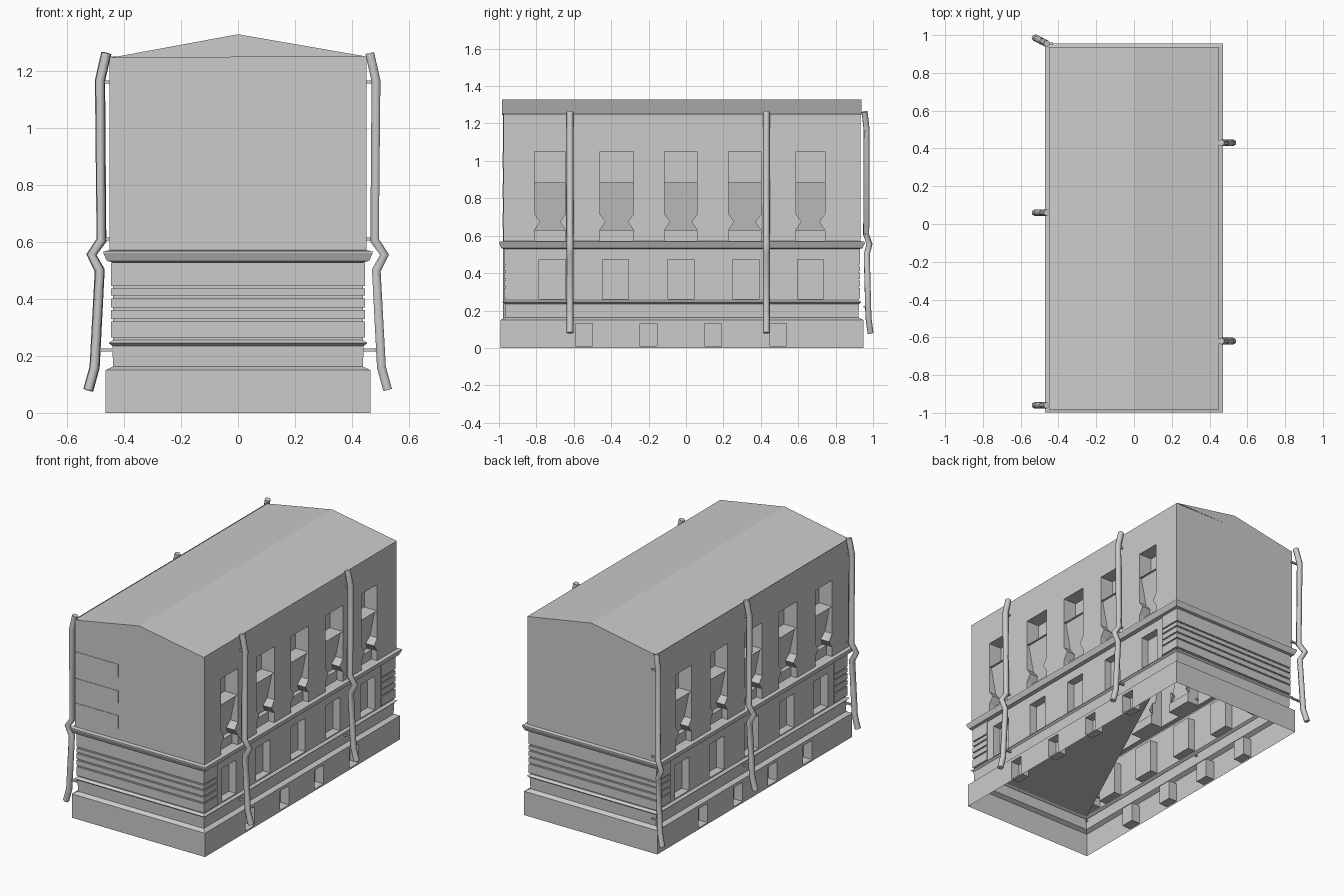
import bpy, bmesh

if "Cube" in bpy.data.objects:
    bpy.data.objects.remove(bpy.data.objects["Cube"])

HX, Y0, Y1 = 0.438, -0.965, 0.922      # base wall rectangle


def finish(name, bm, normals=True):
    bmesh.ops.remove_doubles(bm, verts=bm.verts, dist=0.0001)
    if normals:
        bmesh.ops.recalc_face_normals(bm, faces=bm.faces)
    me = bpy.data.meshes.new(name)
    bm.to_mesh(me)
    bm.free()
    ob = bpy.data.objects.new(name, me)
    bpy.context.collection.objects.link(ob)
    return ob


def quad(bm, pts):
    bm.faces.new([bm.verts.new(p) for p in pts])


def box(bm, x0, x1, y0, y1, z0, z1):
    r = bmesh.ops.create_cube(bm, size=1)
    for v in r["verts"]:
        v.co = ((x0 + x1) / 2 + v.co.x * (x1 - x0),
                (y0 + y1) / 2 + v.co.y * (y1 - y0),
                (z0 + z1) / 2 + v.co.z * (z1 - z0))


def band(name, profile):
    """Moulding: rectangular rings given as (outset, z)."""
    bm = bmesh.new()
    rings = []
    for o, z in profile:
        x, a, b = HX + o, Y0 - o, Y1 + o
        rings.append([(-x, a, z), (x, a, z), (x, b, z), (-x, b, z)])
    for r, s in zip(rings, rings[1:]):
        for i in range(4):
            j = (i + 1) % 4
            quad(bm, (r[i], r[j], s[j], s[i]))
    return finish(name, bm)


def shell(name, o, z0, z1, openings):
    """Four walls; both long sides get recesses (y0, y1, z0, z1, depth_bottom, depth_top)."""
    bm = bmesh.new()
    x, a, b = HX + o, Y0 - o, Y1 + o
    ys = sorted({a, b} | {v for w in openings for v in w[:2]})
    zs = sorted({z0, z1} | {v for w in openings for v in w[2:4]})
    for s in (-1, 1):
        for p, q in zip(ys, ys[1:]):
            for r, t in zip(zs, zs[1:]):
                cy, cz = (p + q) / 2, (r + t) / 2
                if not any(w[0] < cy < w[1] and w[2] < cz < w[3] for w in openings):
                    quad(bm, [(s * x, p, r), (s * x, q, r), (s * x, q, t), (s * x, p, t)])
        for p, q, r, t, db, dt in openings:
            f = [(s * x, p, r), (s * x, q, r), (s * x, q, t), (s * x, p, t)]
            k = [(s * (x - d), *c[1:]) for c, d in zip(f, (db, db, dt, dt))]
            quad(bm, k)
            for i in range(4):
                j = (i + 1) % 4
                quad(bm, (f[i], f[j], k[j], k[i]))
    for y in (a, b):
        quad(bm, [(-x, y, z0), (x, y, z0), (x, y, z1), (-x, y, z1)])
    return finish(name, bm)


# Plinth with cellar windows, sloped top and string course
cellar = [(y, y + 0.09, 0.01, 0.13, 0.06, 0.06) for y in (-0.59, -0.245, 0.1, 0.448)]
shell("plinth", 0.026, 0, 0.15, cellar)
band("plinth_top", [(0.026, 0.15), (0, 0.163), (0.003, 0.235), (0.016, 0.245), (0, 0.256)])

# Ground floor
low = [(y, y + 0.14, 0.262, 0.472, 0.05, 0.05) for y in (-0.785, -0.447, -0.097, 0.25, 0.595)]
shell("ground_floor_wall", 0, 0.256, 0.53, low)

# Rusticated courses wrapping both ends
bm = bmesh.new()
for z0, z1 in ((0.264, 0.32), (0.329, 0.36), (0.369, 0.402), (0.411, 0.436), (0.445, 0.528)):
    box(bm, -HX - 0.007, HX + 0.007, Y0 - 0.007, -0.84, z0, z1)
    box(bm, -HX - 0.007, HX + 0.007, 0.79, Y1 + 0.007, z0, z1)
finish("rusticated_courses", bm)

# Cornice between storeys
band("cornice", [(0, 0.528), (0.022, 0.533), (0.034, 0.56), (0.034, 0.567), (0.01, 0.571)])

# Upper storey: deep top lights over sloping panels
cols = ((-0.81, -0.645), (-0.46, -0.28), (-0.115, 0.06), (0.228, 0.4), (0.588, 0.742))
high = []
for p, q in cols:
    high += [(p, q, 0.885, 1.05, 0.09, 0.09), (p, q, 0.571, 0.885, 0.08, 0.015)]
shell("upper_wall", 0.012, 0.571, 1.25, high)

# Broken wedge-shaped stubs and sills inside the window bays
bm = bmesh.new()
X = HX + 0.012
for s in (-1, 1):
    for p, q in cols:
        for edge, d in ((p, 1), (q, -1)):
            tri = [(edge, 0.715), (edge + d * 0.03, 0.675), (edge, 0.63)]
            out = [(s * X, *t) for t in tri]
            inn = [(s * (X - 0.07), *t) for t in tri]
            quad(bm, out)
            for i in range(3):
                j = (i + 1) % 3
                quad(bm, (out[i], out[j], inn[j], inn[i]))
        box(bm, *sorted((s * (X - 0.08), s * (X - 0.04))), p, q, 0.571, 0.63)
finish("window_stubs", bm)

# Shallow gabled roof with gable ends
bm = bmesh.new()
ya, yb = Y0 - 0.018, Y1 + 0.015
gable = [(-X, 1.245), (X, 1.25), (0, 1.328)]
for y in (ya, yb):
    quad(bm, [(x, y, z) for x, z in gable])
for (xa, za), (xb, zb) in ((gable[0], gable[2]), (gable[2], gable[1])):
    quad(bm, [(xa, ya, za), (xb, ya, zb), (xb, yb, zb), (xa, yb, za)])
finish("roof", bm)

# Thin panels on the front
bm = bmesh.new()
for z0, z1 in ((0.64, 0.722), (0.8, 0.878), (0.96, 1.045)):
    box(bm, -X, -0.15, Y0 - 0.015, Y0, z0, z1)
finish("front_panels", bm)

# Half floor seen from below
bm = bmesh.new()
quad(bm, [(-HX, Y0, 0.25), (HX, Y0, 0.25), (HX, Y1, 0.25)])
finish("inner_floor", bm, False)

# Drain pipes: (distance from axis, z), bent round the cornice
PATH = [(0.462, 1.262), (0.484, 1.165), (0.479, 0.605), (0.514, 0.555),
        (0.485, 0.5), (0.503, 0.16), (0.525, 0.08)]


def pipe(name, side, y, lean=0.0):
    cu = bpy.data.curves.new(name, "CURVE")
    cu.dimensions = "3D"
    cu.bevel_depth = 0.018
    cu.bevel_resolution = 1
    cu.use_fill_caps = True
    sp = cu.splines.new("POLY")
    sp.points.add(len(PATH) - 1)
    for pt, (x, z) in zip(sp.points, PATH):
        pt.co = (side * x, y + lean * (x - 0.462), z, 1)
    bpy.context.collection.objects.link(bpy.data.objects.new(name, cu))
    # wall brackets
    bm = bmesh.new()
    for z, xo in ((1.16, 0.48), (0.61, 0.48), (0.22, 0.5)):
        box(bm, *sorted((side * 0.43, side * xo)), y - 0.006, y + 0.006, z - 0.005, z + 0.005)
    finish(name + "_brackets", bm)


pipe("drain_pipe_right_front", 1, -0.62)
pipe("drain_pipe_right_back", 1, 0.43)
pipe("drain_pipe_left_front", -1, -0.96)
pipe("drain_pipe_left_middle", -1, 0.06)
pipe("drain_pipe_left_back", -1, 0.955, 0.5)
